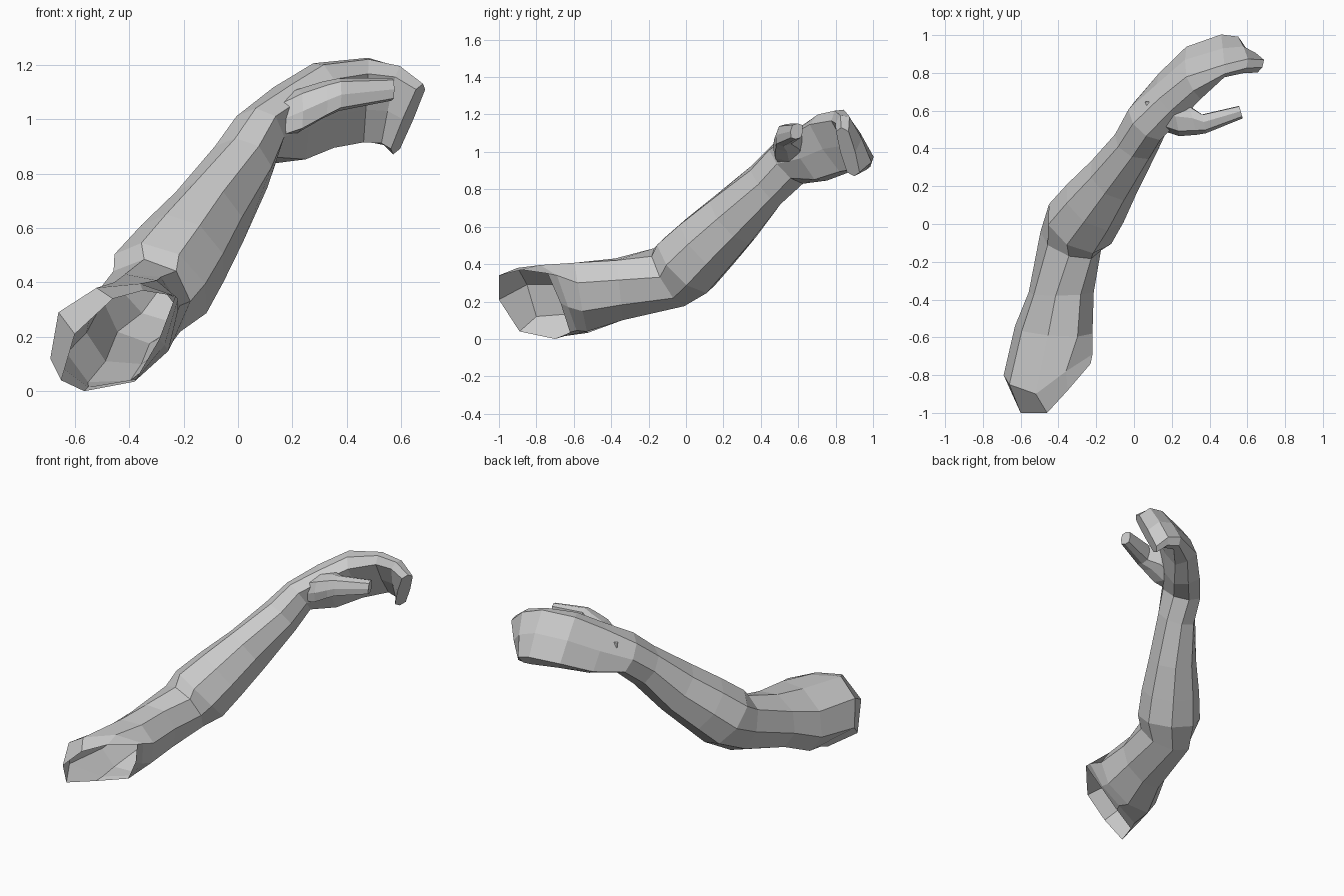
import bpy, bmesh, math
from mathutils import Vector

cube = bpy.data.objects.get("Cube")
if cube:
    bpy.data.objects.remove(cube, do_unlink=True)

grey = bpy.data.materials.new("plain_grey")
grey.use_nodes = True
grey.diffuse_color = (0.6, 0.6, 0.6, 1)
grey.node_tree.nodes["Principled BSDF"].inputs["Base Color"].default_value = (0.6, 0.6, 0.6, 1)


def ring(c, s, t, q=0.72):
    """Eight-sided section: centre, side half-axis, upward half-axis, corner fullness."""
    c, s, t = Vector(c), Vector(s), Vector(t)
    weights = [(1, 0), (q, q), (0, 1), (-q, q), (-1, 0), (-q, -q), (0, -1), (q, -q)]
    return [c + s * a + t * b for a, b in weights]


def loft(name, rings, cap_start=False):
    """Join the rings with quads and close the far end."""
    bm = bmesh.new()
    loops = [[bm.verts.new(p) for p in r] for r in rings]
    for a, b in zip(loops, loops[1:]):
        for i in range(8):
            j = (i + 1) % 8
            bm.faces.new((a[i], a[j], b[j], b[i]))
    bm.faces.new(loops[-1])
    if cap_start:
        bm.faces.new(loops[0][::-1])
    bmesh.ops.recalc_face_normals(bm, faces=bm.faces)
    mesh = bpy.data.meshes.new(name)
    bm.to_mesh(mesh)
    bm.free()
    mesh.materials.append(grey)
    obj = bpy.data.objects.new(name, mesh)
    bpy.context.collection.objects.link(obj)
    return obj


# Open, slanted shoulder rim and the band behind it
rim = [(-.23, -.74, .35), (-.35, -.88, .37), (-.46, -1, .34), (-.60, -1, .21),
       (-.65, -.89, .04), (-.565, -.70, 0), (-.38, -.62, .035), (-.29, -.67, .19)]
band = [(-.22, -.69, .34), (-.36, -.78, .395), (-.52, -.90, .38), (-.66, -.85, .29),
        (-.69, -.80, .12), (-.55, -.65, .015), (-.37, -.585, .045), (-.27, -.63, .17)]

# Upper arm, elbow, forearm and wrist
arm = [
    ((-.425, -.56, .22), (.205, -.02, .08), (-.03, -.03, .18)),
    ((-.385, -.36, .265), (.172, 0, .05), (-.03, -.02, .165)),
    ((-.335, -.09, .33), (.16, -.05, 0), (-.01, -.08, .155)),
    ((-.285, 0, .395), (.165, -.105, 0), (-.07, -.11, .15)),
    ((-.205, .11, .505), (.15, -.10, 0), (-.06, -.10, .145)),
    ((-.105, .25, .64), (.12, -.085, 0), (-.05, -.09, .13)),
    ((.012, .43, .825), (.112, -.045, 0), (-.022, -.075, .105)),
    ((.07, .545, .935), (.10, -.06, 0), (-.005, -.08, .105)),
]

# Palm and joined fingers, curling round to the left
hand = [
    ((.19, .675, .985), (.07, -.065, -.02), (0, -.08, .138)),
    ((.315, .80, 1.05), (.045, -.07, -.035), (0, -.095, .15)),
    ((.47, .89, 1.07), (0, -.04, -.035), (.01, -.095, .15)),
    ((.565, .895, 1.05), (-.015, -.045, -.02), (.03, -.07, .145)),
    ((.625, .865, 1.00), (-.02, -.04, 0), (.055, -.035, .13)),
]
loft("arm_and_hand", [rim, band] + [ring(*r) for r in arm] + [ring(*r, q=0.84) for r in hand])

# Thumb with the web that joins it to the palm
thumb = [
    ((.09, .575, .98), (.03, -.07, 0), (-.01, .02, .065)),
    ((.22, .56, 1.03), (.02, -.095, 0), (0, .01, .08)),
    ((.31, .55, 1.07), (.02, -.078, 0), (0, .01, .068)),
    ((.37, .53, 1.09), (.01, -.05, 0), (0, .01, .06)),
    ((.565, .592, 1.11), (.01, -.033, 0), (0, .005, .042)),
]
loft("thumb", [ring(*r, q=0.8) for r in thumb], cap_start=True)
